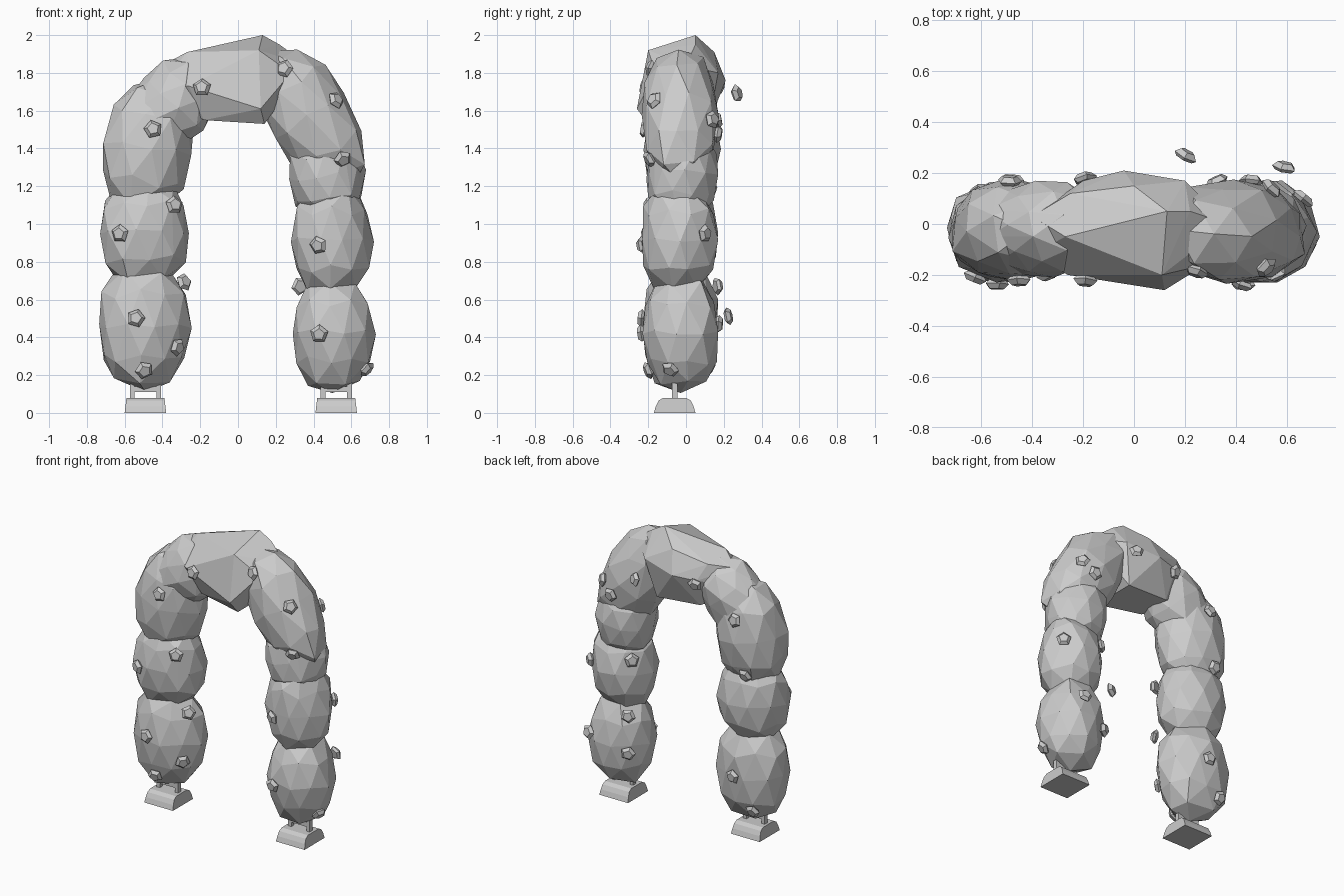
import bpy, bmesh, math, random
from mathutils import Vector, Matrix
from mathutils.bvhtree import BVHTree

cube = bpy.data.objects.get("Cube")
if cube:
    bpy.data.objects.remove(cube)

grey = bpy.data.materials.new("stone_grey")
grey.use_nodes = True
GREY = (0.6, 0.6, 0.6, 1)
grey.diffuse_color = GREY
grey.node_tree.nodes["Principled BSDF"].inputs["Base Color"].default_value = GREY

trees = []


def finish(bm, name):
    bmesh.ops.recalc_face_normals(bm, faces=bm.faces)
    mesh = bpy.data.meshes.new(name)
    bm.to_mesh(mesh)
    mesh.materials.append(grey)
    obj = bpy.data.objects.new(name, mesh)
    bpy.context.scene.collection.objects.link(obj)
    return obj


def finish_bush(bm, name):
    """Wrap the points in a faceted hull and keep it for placing studs."""
    hull = bmesh.ops.convex_hull(bm, input=bm.verts)
    inside = [g for g in hull["geom_interior"] if isinstance(g, bmesh.types.BMVert)]
    bmesh.ops.delete(bm, geom=inside, context='VERTS')
    bmesh.ops.recalc_face_normals(bm, faces=bm.faces)
    trees.append(BVHTree.FromBMesh(bm))
    finish(bm, name)


def blob(name, centre, half, tilt, seed):
    """Faceted barrel-shaped lump, round in plan, fitted to its half sizes."""
    rng = random.Random(seed)
    bm = bmesh.new()
    bmesh.ops.create_icosphere(bm, subdivisions=2, radius=1)
    spin = Matrix.Rotation(rng.uniform(0, 6), 3, 'Z')
    for v in bm.verts:
        p = spin @ v.co
        swell = max(math.hypot(p.x, p.y), .01) ** -.25
        p = Vector((p.x * swell, p.y * swell, p.z))
        v.co = p + Vector([rng.uniform(-.05, .05) for _ in p])
    turn = Matrix.Rotation(math.radians(tilt), 3, 'Y')
    lo = [min(v.co[i] for v in bm.verts) for i in range(3)]
    hi = [max(v.co[i] for v in bm.verts) for i in range(3)]
    for v in bm.verts:
        fit = Vector([((v.co[i] - lo[i]) / (hi[i] - lo[i]) * 2 - 1) * half[i] for i in range(3)])
        v.co = turn @ fit + Vector(centre)
    finish_bush(bm, name)


# Bush lumps: name, centre, half sizes, tilt
lumps = [
    ("right_lower_bush", (-.49, -.03, .465), (.245, .2, .355), 0),
    ("right_middle_bush", (-.495, -.03, .965), (.235, .2, .29), 0),
    ("right_upper_bush", (-.48, -.02, 1.4), (.235, .205, .37), 9),
    ("right_shoulder_bush", (-.345, -.02, 1.63), (.21, .19, .26), 42),
    ("left_shoulder_bush", (.385, -.03, 1.56), (.22, .205, .42), -32),
    ("left_upper_bush", (.475, -.02, 1.26), (.205, .19, .25), -8),
    ("left_middle_bush", (.5, -.03, .92), (.22, .2, .3), 0),
    ("left_lower_bush", (.51, -.03, .43), (.22, .2, .325), 0),
]
for i, (name, centre, half, tilt) in enumerate(lumps):
    blob(name, centre, half, tilt, 40 + i)

# Crown: angular keystone lump with an off-centre peak and a front corner
crown = [(-.48, -.03, 1.7), (-.4, -.12, 1.74), (-.26, -.2, 1.73), (-.2, .17, 1.75), (-.04, .21, 1.76),
         (.2, .17, 1.8), (.37, 0, 1.84), (.28, -.16, 1.8), (.12, -.26, 1.61), (-.18, -.14, 1.55),
         (.14, -.2, 1.53), (-.18, .1, 1.55), (.14, .12, 1.53), (.13, .05, 2), (-.27, -.05, 1.91),
         (.11, -.2, 1.92), (.22, .05, 1.95), (-.25, .12, 1.86), (0, .15, 1.91), (-.4, .03, 1.84)]
bm = bmesh.new()
for p in crown:
    bm.verts.new(p)
finish_bush(bm, "crown_bush")


def stud(name, point, normal, roll):
    bm = bmesh.new()
    bmesh.ops.create_cone(bm, cap_ends=True, segments=5, radius1=.036, radius2=.05, depth=.014)
    top = max(bm.faces, key=lambda f: f.calc_center_median().z)
    out = bmesh.ops.extrude_face_region(bm, geom=[top])
    bmesh.ops.delete(bm, geom=[top], context='FACES_ONLY')
    for v in out["geom"]:
        if isinstance(v, bmesh.types.BMVert):
            v.co = Vector((v.co.x * .62, v.co.y * .62, v.co.z + .02))
    turn = Vector(normal).to_track_quat('Z', 'Y').to_matrix().to_4x4()
    bm.transform(Matrix.Translation(point) @ turn @ Matrix.Rotation(roll, 4, 'Z'))
    finish(bm, name)


def cast_stud(name, start, direction, roll):
    """Set a stud on the first bush surface met from the given start."""
    hits = [t.ray_cast(Vector(start), Vector(direction)) for t in trees]
    hits = [h for h in hits if h[0] is not None]
    if hits:
        loc, normal, _, _ = min(hits, key=lambda h: h[3])
        stud(name, loc + normal * .006, normal, roll)


# Studs on the front and back (x, z), then on the outer side (y, z)
front = [(-.19, 1.72), (.25, 1.82), (.51, 1.65), (.55, 1.35), (-.45, 1.5), (-.62, .95),
         (-.54, .5), (-.33, .35), (-.5, .23), (.43, .89), (.43, .42)]
back = [(-.48, .47), (-.6, .25), (-.55, 1.18), (-.49, 1.55), (-.19, 1.73), (.36, 1.02),
        (.36, .39), (.46, 1.48)]
left = [(.09, .95), (.13, 1.55), (-.08, .24)]
for i, (x, z) in enumerate(front):
    cast_stud(f"front_stud_{i + 1}", (x, -2, z), (0, 1, 0), i)
for i, (x, z) in enumerate(back):
    cast_stud(f"back_stud_{i + 1}", (x, 2, z), (0, -1, 0), i)
for i, (y, z) in enumerate(left):
    cast_stud(f"side_stud_{i + 1}", (2, y, z), (-1, 0, 0), i)
# Studs in the creases between lumps, and two hanging just off the back
stud("inner_stud_upper", (-.34, -.19, 1.1), (.35, -.9, .15), 0)
stud("inner_stud_lower", (-.29, -.13, .69), (.6, -.7, .3), 1)
stud("inner_stud_back", (.33, .16, .67), (-.4, .9, .1), 2)
stud("loose_stud_upper", (.2, .262, 1.69), (.45, .85, .2), 0)
stud("loose_stud_lower", (.59, .215, .51), (.2, .95, .2), 1)

# Feet: rounded-shoulder block with a thin upright frame
profile = [(-.11, 0), (-.1, .035), (-.085, .065), (-.06, .08),
           (.06, .08), (.085, .065), (.1, .035), (.11, 0)]
for side, x in (("right", -.49), ("left", .52)):
    bm = bmesh.new()
    rings = [[bm.verts.new((x + s * (.11 - z * .12), y - .06, z)) for y, z in profile] for s in (-1, 1)]
    for ring in rings:
        bm.faces.new(ring)
    for i in range(len(profile)):
        j = (i + 1) % len(profile)
        bm.faces.new((rings[0][i], rings[0][j], rings[1][j], rings[1][i]))
    finish(bm, f"{side}_foot")
    for part, dx, w, z, h in (("inner_post", -.07, .025, .15, .16), ("outer_post", .07, .025, .15, .16),
                              ("crossbar", 0, .165, .125, .03)):
        bm = bmesh.new()
        bmesh.ops.create_cube(bm, size=1)
        bm.transform(Matrix.Translation((x + dx, -.06, z)) @ Matrix.Diagonal((w, .03, h, 1)))
        finish(bm, f"{side}_{part}")
